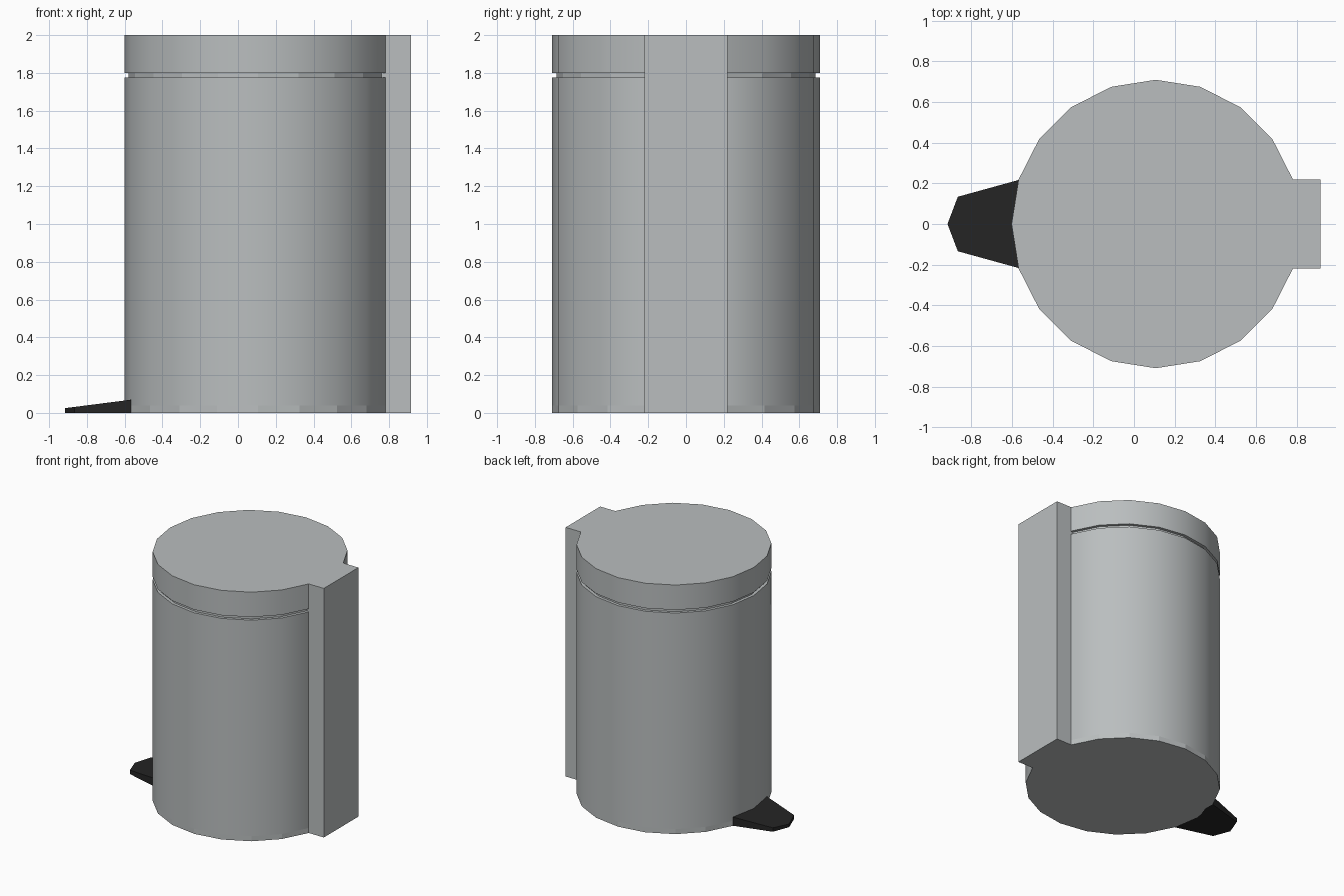
import bpy, bmesh, math

if "Cube" in bpy.data.objects:
    bpy.data.objects.remove(bpy.data.objects["Cube"])

CX, R = 0.107, 0.709          # drum axis and radius
HALF = R * math.sin(math.radians(18))          # half width of the hinge spine
FLAT_X = CX + R * math.cos(math.radians(18))   # where the spine meets the drum
BACK_X = 0.916


def material(name, rgb):
    m = bpy.data.materials.new(name)
    m.diffuse_color = (*rgb, 1)
    m.use_nodes = True
    m.node_tree.nodes["Principled BSDF"].inputs["Base Color"].default_value = m.diffuse_color
    return m


STEEL = material("brushed_grey", (0.49, 0.515, 0.52))
BLACK = material("black_plastic", (0.018, 0.018, 0.018))


def drum_outline(r, tab_x=None):
    """20-sided circle, open at the back, with an optional square tab."""
    pts = [(CX + r * math.cos(math.radians(18 * i)),
            r * math.sin(math.radians(18 * i))) for i in range(1, 20)]
    if tab_x:
        y = pts[0][1]
        pts += [(tab_x, -y), (tab_x, y)]
    return pts


def prism(name, outline, levels, mat, smooth_from=None):
    """Stack the outline at each level; walls above smooth_from are smooth."""
    bm = bmesh.new()
    rings = [[bm.verts.new((x, y, z)) for x, y in outline] for z in levels]
    n = len(outline)
    for low, high in zip(rings, rings[1:]):
        for i in range(n):
            j = (i + 1) % n
            f = bm.faces.new((low[i], low[j], high[j], high[i]))
            f.smooth = smooth_from is not None and low[i].co.z >= smooth_from - 1e-4
    bm.faces.new(rings[0][::-1])
    bm.faces.new(rings[-1])
    bm.normal_update()
    for e in bm.edges:
        flat = any(not f.smooth for f in e.link_faces)
        e.smooth = not flat and e.calc_face_angle(0) < math.radians(30)
    mesh = bpy.data.meshes.new(name)
    bm.to_mesh(mesh)
    bm.free()
    mesh.materials.append(mat)
    ob = bpy.data.objects.new(name, mesh)
    bpy.context.collection.objects.link(ob)
    return ob


# Bin body with a faceted foot band
prism("bin_body", drum_outline(R), (0, 0.04, 1.775), STEEL, 0.04)

# Recessed ring between body and lid
prism("lid_groove", drum_outline(0.686, FLAT_X + 0.01), (1.77, 1.805), STEEL)

# Hinge spine down the back
spine = [(FLAT_X, -HALF), (BACK_X, -HALF), (BACK_X, HALF), (FLAT_X, HALF)]
prism("hinge_spine", spine, (0, 1.80), STEEL)

# Lid with matching hinge tab
prism("lid", drum_outline(R, BACK_X), (1.80, 2.0), STEEL, 1.8)

# Foot pedal, top sloping down to the tip
pedal_outline = [(-0.565, 0.217), (-0.866, 0.134), (-0.917, 0),
                 (-0.866, -0.134), (-0.565, -0.217)]
pedal = prism("foot_pedal", pedal_outline, (0, 0.07), BLACK)
for v in pedal.data.vertices:
    if v.co.z > 0.01:
        v.co.z = 0.07 + (v.co.x + 0.565) * 0.045 / 0.352
